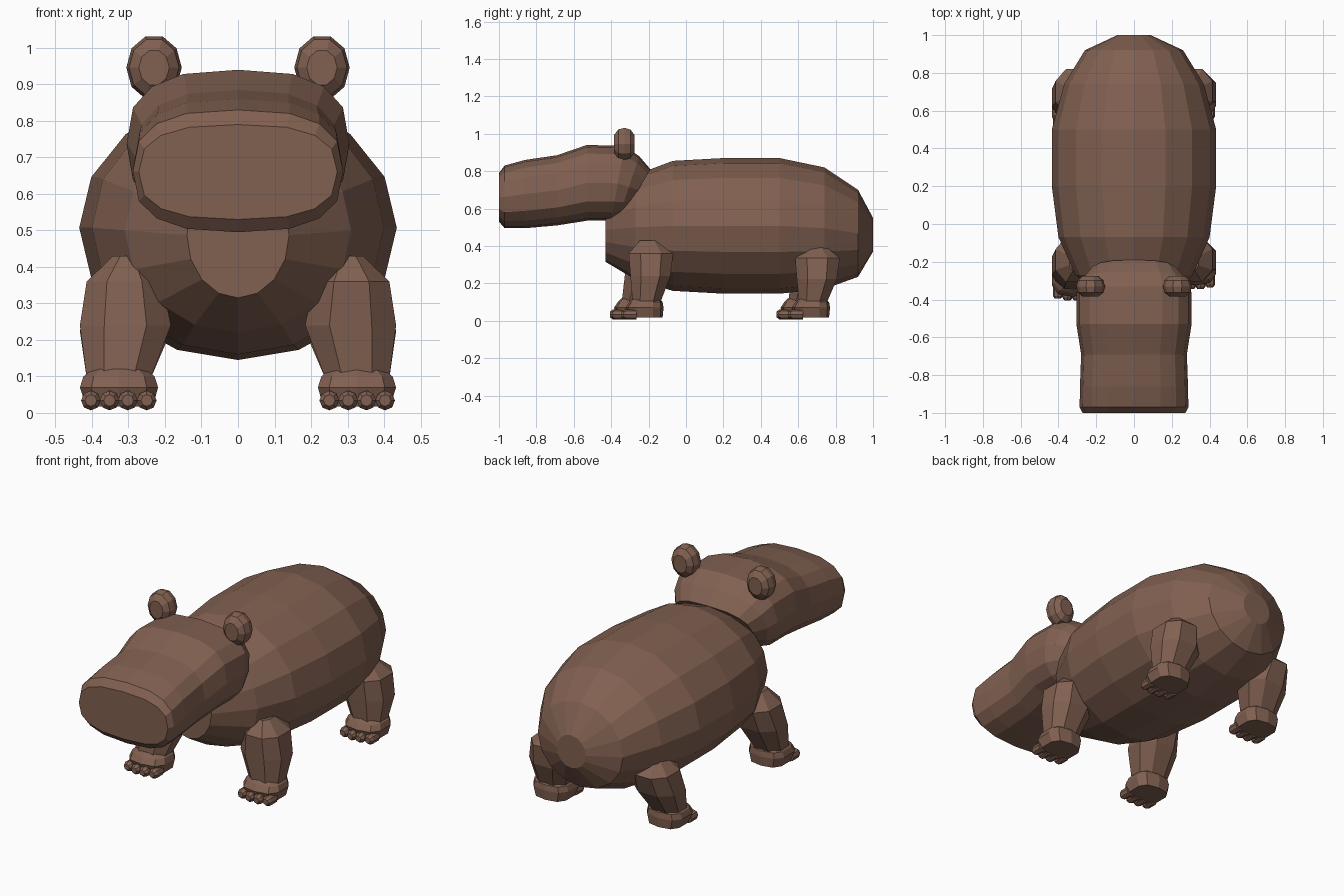
import bpy, bmesh, math

if "Cube" in bpy.data.objects:
    bpy.data.objects.remove(bpy.data.objects["Cube"])

hide = bpy.data.materials.new("brown_hide")
hide.diffuse_color = (0.22, 0.118, 0.082, 1)
hide.use_nodes = True
hide.node_tree.nodes["Principled BSDF"].inputs["Base Color"].default_value = hide.diffuse_color


def ring(n, a, b, power=2.0, turn=0.0):
    """Closed outline in 2D: ellipse (power 2) or rounded box (power above 2)."""
    pts = []
    for i in range(n):
        t = 2 * math.pi * i / n + turn
        c, s = math.cos(t), math.sin(t)
        e = 2 / power
        pts.append((a * math.copysign(abs(c) ** e, c), b * math.copysign(abs(s) ** e, s)))
    return pts


def loft(name, rings):
    """Skin a list of equal-sized point rings and cap both ends."""
    bm = bmesh.new()
    loops = [[bm.verts.new(p) for p in r] for r in rings]
    n = len(loops[0])
    for lo, hi in zip(loops, loops[1:]):
        for i in range(n):
            bm.faces.new((lo[i], lo[(i + 1) % n], hi[(i + 1) % n], hi[i]))
    bm.faces.new(loops[0])
    bm.faces.new(loops[-1])
    bmesh.ops.recalc_face_normals(bm, faces=bm.faces)
    mesh = bpy.data.meshes.new(name)
    bm.to_mesh(mesh)
    bm.free()
    mesh.materials.append(hide)
    ob = bpy.data.objects.new(name, mesh)
    bpy.context.collection.objects.link(ob)
    return ob


def loft_y(name, sections, n, power=2.0, cx=0.0):
    """Sections: (y at top, y at bottom, z bottom, z top, half width)."""
    rings = []
    for yt, yb, z0, z1, w in sections:
        h, mz = (z1 - z0) / 2, (z0 + z1) / 2
        rings.append([(cx + x, (yt + yb) / 2 + (yt - yb) / 2 * z / h, mz + z)
                      for x, z in ring(n, w, h, power)])
    return loft(name, rings)


def loft_z(name, sections, n, power=2.0, turn=0.0):
    """Sections: (z, x min, x max, y min, y max)."""
    rings = []
    for z, x0, x1, y0, y1 in sections:
        rings.append([((x0 + x1) / 2 + x, (y0 + y1) / 2 + y, z)
                      for x, y in ring(n, (x1 - x0) / 2, (y1 - y0) / 2, power, turn)])
    return loft(name, rings)


# Barrel body
loft_y("body", [
    (-0.43, -0.43, 0.315, 0.66, 0.14),
    (-0.27, -0.27, 0.22, 0.78, 0.31),
    (-0.07, -0.07, 0.16, 0.855, 0.40),
    (0.20, 0.20, 0.145, 0.87, 0.435),
    (0.50, 0.50, 0.145, 0.87, 0.435),
    (0.74, 0.74, 0.17, 0.82, 0.37),
    (0.92, 0.92, 0.235, 0.70, 0.26),
    (1.00, 1.00, 0.37, 0.55, 0.088)], 16)

# Head with broad muzzle and slanted back
loft_y("head", [
    (-1.00, -1.00, 0.53, 0.79, 0.272),
    (-0.97, -0.97, 0.495, 0.83, 0.288),
    (-0.86, -0.86, 0.495, 0.86, 0.286),
    (-0.69, -0.69, 0.51, 0.885, 0.28),
    (-0.53, -0.53, 0.535, 0.94, 0.305),
    (-0.33, -0.40, 0.535, 0.935, 0.305),
    (-0.25, -0.36, 0.55, 0.88, 0.28),
    (-0.19, -0.32, 0.59, 0.81, 0.23)], 16, 2.7)

for side, label in ((1, "right"), (-1, "left")):
    # Rounded disc ears
    loft_y("ear_" + label, [
        (y, y, 0.946 - 0.09 * k, 0.946 + 0.09 * k, 0.076 * k)
        for y, k in ((-0.385, 0.55), (-0.362, 0.9), (-0.33, 1), (-0.298, 0.9), (-0.275, 0.55))],
        10, cx=0.23 * side)

    # Legs: the left feet step slightly forward
    step = 0 if side > 0 else -0.06
    for pos, dy, top in (("front", 0.0, 1.0), ("rear", 0.89, 0.93)):

        def place(z, x0, x1, y0, y1, k):
            xs = sorted((x0 * side, x1 * side))
            return (z, xs[0], xs[1], y0 + dy + step * k, y1 + dy + step * k)

        loft_z(pos + "_leg_" + label, [
            place(0.09, 0.235, 0.42, -0.29, -0.135, 1),
            place(0.24 * top, 0.175, 0.442, -0.305, -0.075, 0.5),
            place(0.36 * top, 0.20, 0.422, -0.315, -0.06, 0),
            place(0.43 * top, 0.265, 0.345, -0.25, -0.14, 0)], 8, 2.3, math.pi / 8)

        # Foot pad
        loft_z(pos + "_foot_" + label, [
            place(0.018, 0.23, 0.42, -0.305, -0.125, 1),
            place(0.07, 0.215, 0.437, -0.325, -0.12, 1),
            place(0.10, 0.225, 0.427, -0.305, -0.125, 1),
            place(0.12, 0.25, 0.40, -0.285, -0.145, 1)], 10, 2.8, math.pi / 10)

        # Four stubby toes
        for i, x in enumerate((0.25, 0.302, 0.352, 0.403)):
            reach = -0.345 if i in (1, 2) else -0.335
            loft_y(f"{pos}_toe_{label}_{i + 1}", [
                (y + dy + step, y + dy + step, 0.034 - r, 0.034 + r, r)
                for y, r in ((reach, 0.016), (reach + 0.015, 0.027), (reach + 0.07, 0.027))],
                8, cx=x * side)
